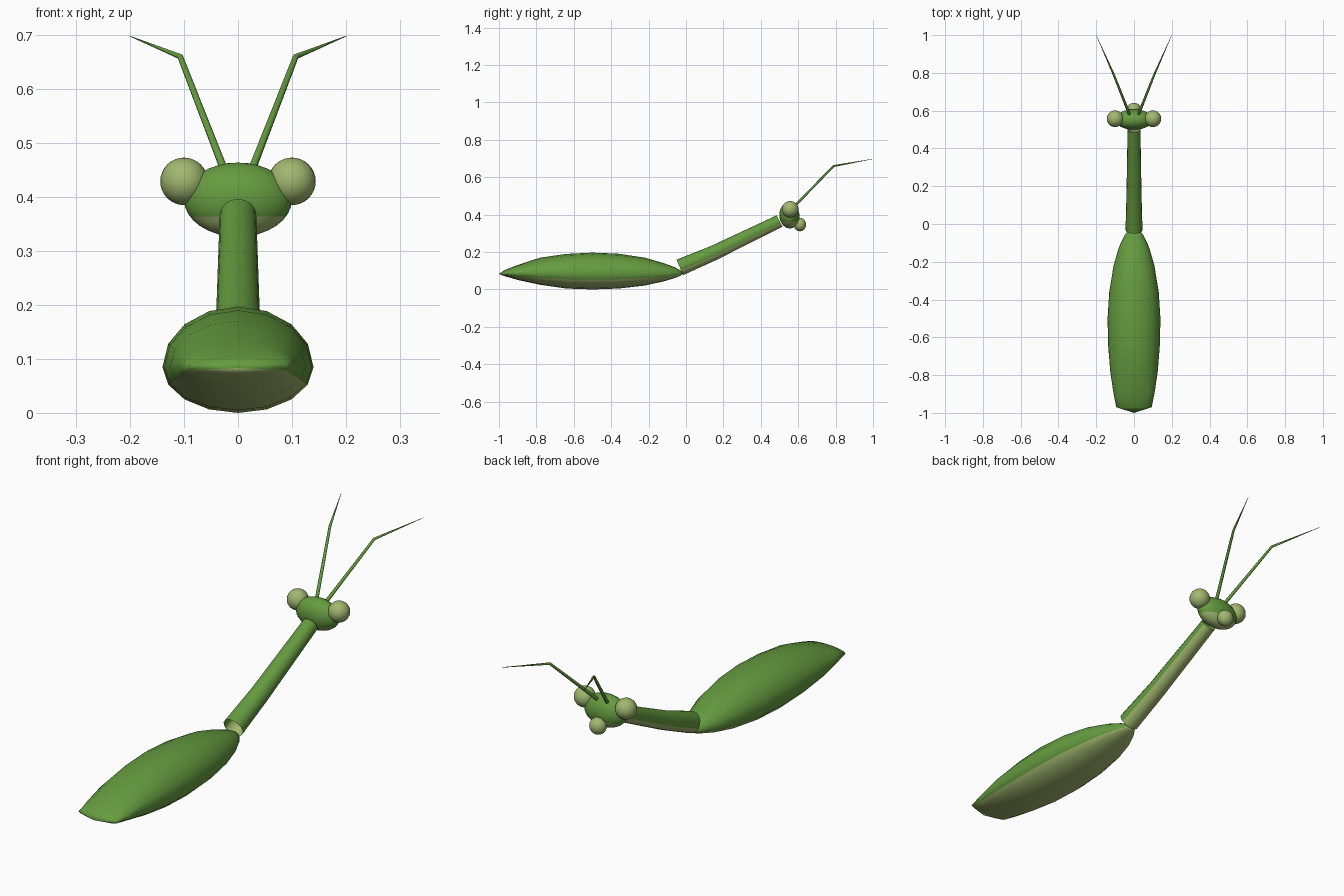
import bpy, bmesh, math
from mathutils import Vector, Matrix

cube = bpy.data.objects.get("Cube")
if cube:
    bpy.data.objects.remove(cube, do_unlink=True)


def material(name, color):
    m = bpy.data.materials.new(name)
    m.use_nodes = True
    m.diffuse_color = (*color, 1)
    m.node_tree.nodes["Principled BSDF"].inputs["Base Color"].default_value = (*color, 1)
    return m


GREEN = material("leaf green", (0.13, 0.33, 0.05))
PALE = material("pale green", (0.36, 0.48, 0.16))


def finish(name, bm, mats, angle=60):
    me = bpy.data.meshes.new(name)
    bm.to_mesh(me)
    bm.free()
    for m in mats:
        me.materials.append(m)
    ob = bpy.data.objects.new(name, me)
    bpy.context.collection.objects.link(ob)
    bpy.ops.object.select_all(action='DESELECT')
    ob.select_set(True)
    bpy.context.view_layer.objects.active = ob
    bpy.ops.object.shade_smooth_by_angle(angle=math.radians(angle))
    return ob


def loft(name, rings, mats, belly=(), caps=()):
    """Skin rings of points; sides listed in belly get the second material."""
    bm = bmesh.new()
    loops = [[bm.verts.new(p) for p in ring] for ring in rings]
    n = len(loops[0])
    for a, b in zip(loops, loops[1:]):
        for i in range(n):
            j = (i + 1) % n
            f = bm.faces.new((a[i], a[j], b[j], b[i]))
            f.material_index = int(i in belly)
    for end, tip in caps:
        v = bm.verts.new(tip)
        for i in range(n):
            f = bm.faces.new((loops[end][i], loops[end][(i + 1) % n], v))
            f.material_index = int(i in belly)
    bmesh.ops.recalc_face_normals(bm, faces=bm.faces)
    return finish(name, bm, mats)


def tube(name, path, radii, mats, sides, belly=(), caps=()):
    """Round tube along a path, with rings square to the bisected direction."""
    pts = [Vector(p) for p in path]
    rings = []
    for i, p in enumerate(pts):
        d = (pts[min(i + 1, len(pts) - 1)] - pts[max(i - 1, 0)]).normalized()
        side = d.cross(Vector((0, 0, 1))).normalized()
        up = side.cross(d)
        rings.append([p + radii[i] * (math.cos(t) * side + math.sin(t) * up)
                      for t in (math.tau * k / sides for k in range(sides))])
    return loft(name, rings, mats, belly, [(e, pts[e]) for e in caps])


def ball(name, center, size, mats, split=None, tilt=0):
    bm = bmesh.new()
    bmesh.ops.create_uvsphere(bm, u_segments=24, v_segments=16, radius=1)
    bm.transform(Matrix.Translation(center) @ Matrix.Rotation(tilt, 4, 'X')
                 @ Matrix.Diagonal((*size, 1)))
    if split is not None:
        bmesh.ops.bisect_plane(bm, geom=bm.verts[:] + bm.edges[:] + bm.faces[:],
                               plane_co=(0, 0, split), plane_no=(0, 0, 1))
        for f in bm.faces:
            f.material_index = int(f.calc_center_median().z < split)
    return finish(name, bm, mats)


# Abdomen: y, half width, height above and below the widest line
SECTIONS = [(-0.97, 0.094, 0.018, 0.014), (-0.9, 0.108, 0.046, 0.034),
            (-0.78, 0.126, 0.085, 0.06), (-0.64, 0.137, 0.105, 0.08),
            (-0.5, 0.14, 0.112, 0.085), (-0.36, 0.131, 0.106, 0.08),
            (-0.22, 0.108, 0.085, 0.064), (-0.12, 0.079, 0.056, 0.042),
            (-0.06, 0.05, 0.034, 0.024), (-0.03, 0.028, 0.018, 0.012)]
SIDES = 16
LOWER = range(SIDES // 2 + 1, SIDES - 1)
rings = []
for y, w, top, low in SECTIONS:
    angles = [math.tau * k / SIDES for k in range(SIDES)]
    rings.append([(w * math.cos(t), y, 0.085 + (top if t < math.pi else low) * math.sin(t))
                  for t in angles])
loft("abdomen", rings, [GREEN, PALE], LOWER,
     [(0, (0, -1, 0.083)), (-1, (0, -0.012, 0.085))])

# Open neck tube with a pale underside
tube("neck", [(0, -0.033, 0.118), (0, 0.15, 0.196), (0, 0.5, 0.366)],
     [0.045, 0.04, 0.034], [GREEN, PALE], SIDES, LOWER)

# Head with pale chin, mouth and eyes
ball("head", (0, 0.553, 0.395), (0.1, 0.054, 0.069), [GREEN, PALE], 0.364, 0.1)
ball("mouth", (0, 0.609, 0.347), (0.036, 0.033, 0.036), [PALE])
for side, s in (("left", 1), ("right", -1)):
    ball(side + "_eye", (s * 0.1, 0.557, 0.429), (0.044, 0.044, 0.044), [PALE])
    tube(side + "_antenna", [(s * 0.024, 0.58, 0.446), (s * 0.107, 0.79, 0.66), (s * 0.2, 1, 0.698)],
         [0.0075, 0.0055, 0.0006], [GREEN], 8, caps=(0, -1))
